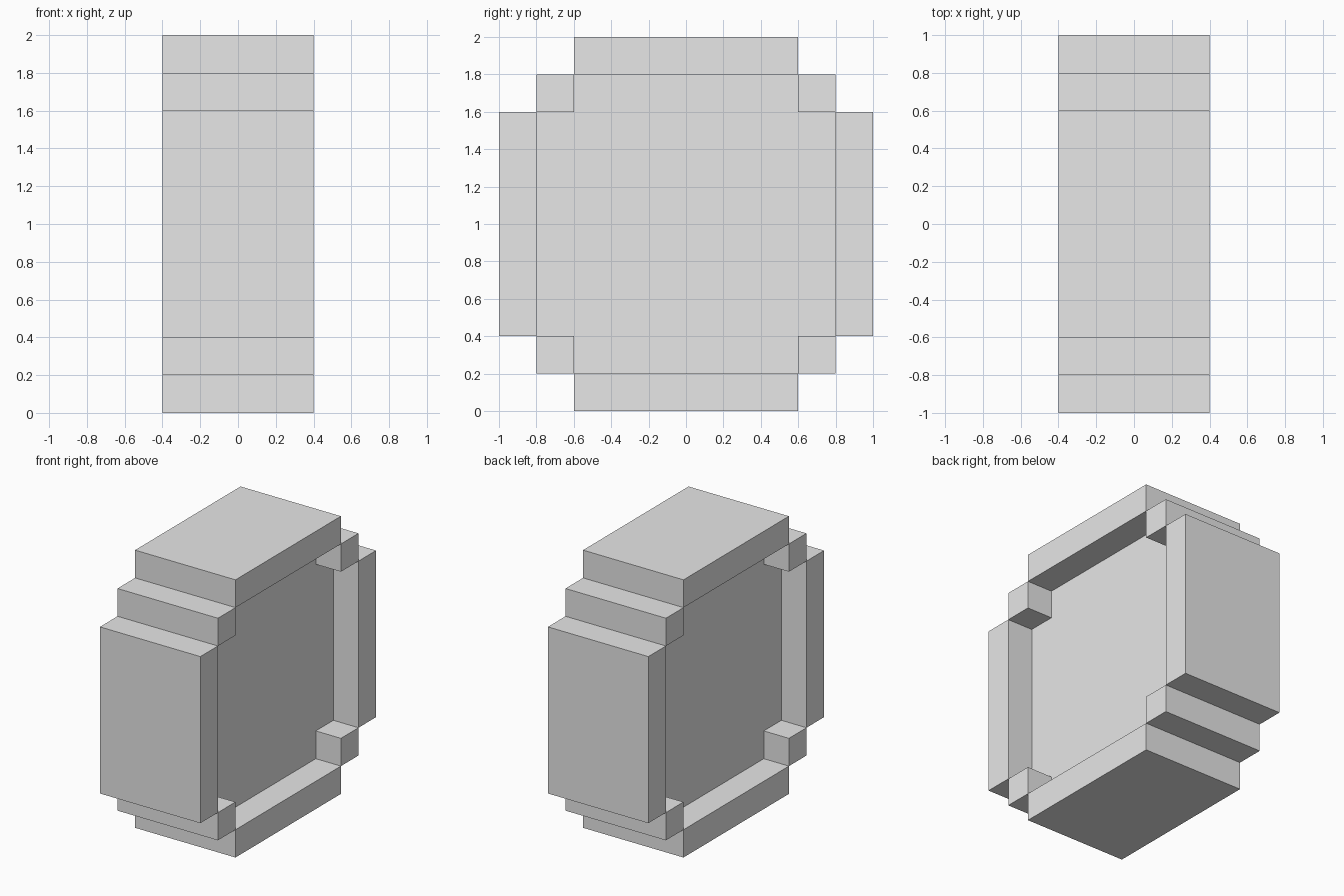
import bpy
import bmesh

cube = bpy.data.objects.get("Cube")
if cube:
    bpy.data.objects.remove(cube, do_unlink=True)

# Single plain grey
grey = bpy.data.materials.new("light_grey")
grey.use_nodes = True
GREY = (0.8, 0.8, 0.8, 1.0)
grey.diffuse_color = GREY
grey.node_tree.nodes["Principled BSDF"].inputs["Base Color"].default_value = GREY

MID = 1.0      # height of the centre
HALF = 0.4     # half width of the rim
CORE = 0.2     # half width of the recessed core


def slab(name, profile, half_width):
    """Extrude a (y, z) outline, measured from the centre, along x."""
    bm = bmesh.new()
    face = bm.faces.new([bm.verts.new((-half_width, y, z + MID)) for y, z in profile])
    moved = bmesh.ops.extrude_face_region(bm, geom=[face])["geom"]
    verts = [v for v in moved if isinstance(v, bmesh.types.BMVert)]
    bmesh.ops.translate(bm, verts=verts, vec=(2 * half_width, 0, 0))
    bmesh.ops.recalc_face_normals(bm, faces=bm.faces)
    mesh = bpy.data.meshes.new(name)
    bm.to_mesh(mesh)
    bm.free()
    mesh.materials.append(grey)
    obj = bpy.data.objects.new(name, mesh)
    bpy.context.collection.objects.link(obj)
    return obj


def block(name, y0, y1, z0, z1):
    return slab(name, [(y0, z0), (y1, z0), (y1, z1), (y0, z1)], HALF)


# Recessed core: a square with notched corners
quarter = [(0.8, 0.6), (0.6, 0.6), (0.6, 0.8)]
outline = []
for _ in range(4):
    outline += quarter
    quarter = [(-z, y) for y, z in quarter]
slab("core", outline, CORE)

# Rim: four straight bars joined by stepped corner blocks
for sign, end, level in ((-1, "front", "bottom"), (1, "back", "top")):
    near, far = sorted((sign * 0.8, sign * 1.0))
    block(end + "_bar", near, far, -0.6, 0.6)
    block(level + "_bar", -0.6, 0.6, near, far)

for sy, end in ((-1, "front"), (1, "back")):
    for sz, level in ((-1, "bottom"), (1, "top")):
        y0, y1 = sorted((sy * 0.6, sy * 0.8))
        z0, z1 = sorted((sz * 0.6, sz * 0.8))
        block(f"{end}_{level}_corner", y0, y1, z0, z1)
